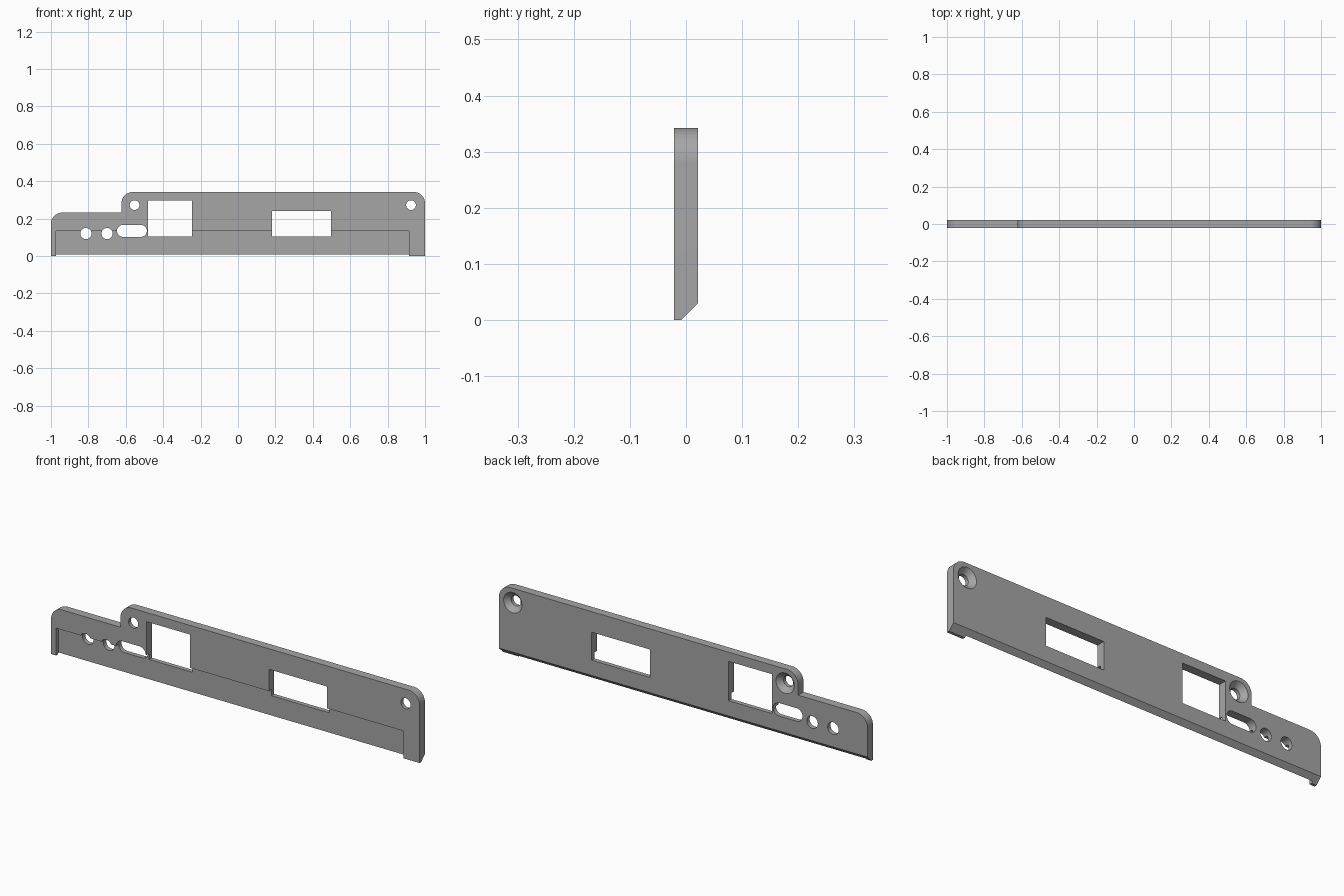
import bpy, bmesh
from math import sin, cos, pi, radians
from mathutils import Vector

cube = bpy.data.objects.get("Cube")
if cube:
    bpy.data.objects.remove(cube, do_unlink=True)

FRONT, BACK = -0.021, 0.021
CORNER = 0.06

grey = bpy.data.materials.new("plain grey")
grey.use_nodes = True
colour = (0.38, 0.38, 0.38, 1)
grey.diffuse_color = colour
grey.node_tree.nodes["Principled BSDF"].inputs["Base Color"].default_value = colour


def arc(x, z, r, start, end, steps=12):
    angles = [radians(start + (end - start) * i / steps) for i in range(steps + 1)]
    return [(x + r * cos(a), z + r * sin(a)) for a in angles]


def rectangle(x0, z0, x1, z1):
    return [(x0, z0), (x1, z0), (x1, z1), (x0, z1)]


def finish(name, bm):
    bmesh.ops.recalc_face_normals(bm, faces=bm.faces)
    mesh = bpy.data.meshes.new(name)
    bm.to_mesh(mesh)
    bm.free()
    mesh.materials.append(grey)
    obj = bpy.data.objects.new(name, mesh)
    bpy.context.collection.objects.link(obj)
    return obj


def prism(name, outline, start, end, axis="y"):
    """Extrude an (x, z) outline along y, or a (y, z) outline along x."""
    bm = bmesh.new()
    if axis == "y":
        verts = [bm.verts.new((a, start, z)) for a, z in outline]
        move = Vector((0, end - start, 0))
    else:
        verts = [bm.verts.new((start, a, z)) for a, z in outline]
        move = Vector((end - start, 0, 0))
    face = bm.faces.new(verts)
    top = bmesh.ops.extrude_face_region(bm, geom=[face])["geom"]
    bmesh.ops.translate(bm, vec=move, verts=[v for v in top if isinstance(v, bmesh.types.BMVert)])
    return finish(name, bm)


def countersink(name, x, z, hole=0.026, mouth=0.05):
    """Revolved cutter: straight hole in front, cone opening at the back."""
    sides = 32
    profile = [(hole, -0.1), (hole, -0.003), (mouth, BACK), (mouth, 0.1)]
    bm = bmesh.new()
    rings = [[bm.verts.new((x + r * cos(2 * pi * i / sides), y, z + r * sin(2 * pi * i / sides)))
              for i in range(sides)] for r, y in profile]
    for low, high in zip(rings, rings[1:]):
        for i in range(sides):
            j = (i + 1) % sides
            bm.faces.new((low[i], low[j], high[j], high[i]))
    bm.faces.new(rings[0])
    bm.faces.new(rings[-1])
    return finish(name, bm)


# Stepped panel with rounded upper corners
LOW, HIGH, STEP = 0.232, 0.342, -0.623
outline = [(-1, 0), (1, 0)]
outline += arc(1 - CORNER, HIGH - CORNER, CORNER, 0, 90)
outline += arc(STEP + CORNER, HIGH - CORNER, CORNER, 90, 180)
outline += [(STEP, LOW)]
outline += arc(-1 + CORNER, LOW - CORNER, CORNER, 90, 180)
panel = prism("panel", outline, FRONT, BACK)

# Sloped lower back edge and shallow front recess
cutters = [
    prism("edge_cutter", [(-0.008, 0), (BACK, 0.029), (0.1, 0.108), (0.1, -0.1), (-0.108, -0.1)],
          -1.2, 1.2, axis="x"),
    prism("recess_cutter", rectangle(-0.973, -0.1, 0.914, 0.134), -0.1, -0.001),
]

# Rectangular windows, slot and round holes
slot = arc(-0.519, 0.134, 0.032, -90, 90) + arc(-0.615, 0.134, 0.032, 90, 270)
openings = {
    "square_window": rectangle(-0.481, 0.104, -0.246, 0.297),
    "wide_window": rectangle(0.182, 0.104, 0.497, 0.241),
    "slot": slot,
    "outer_hole": arc(-0.813, 0.12, 0.03, 0, 348.75, 31),
    "inner_hole": arc(-0.70, 0.12, 0.03, 0, 348.75, 31),
}
cutters += [prism(name + "_cutter", shape, -0.1, 0.1) for name, shape in openings.items()]

# Countersunk screw holes
cutters += [countersink("screw_cutter", x, 0.272) for x in (-0.553, 0.925)]

bpy.context.view_layer.objects.active = panel
for cutter in cutters:
    cut = panel.modifiers.new(cutter.name, "BOOLEAN")
    cut.operation = "DIFFERENCE"
    cut.solver = "EXACT"
    cut.object = cutter
    bpy.ops.object.modifier_apply(modifier=cut.name)
    bpy.data.objects.remove(cutter, do_unlink=True)

bpy.ops.object.select_all(action="DESELECT")
panel.select_set(True)
bpy.ops.object.shade_smooth_by_angle(angle=radians(30))
